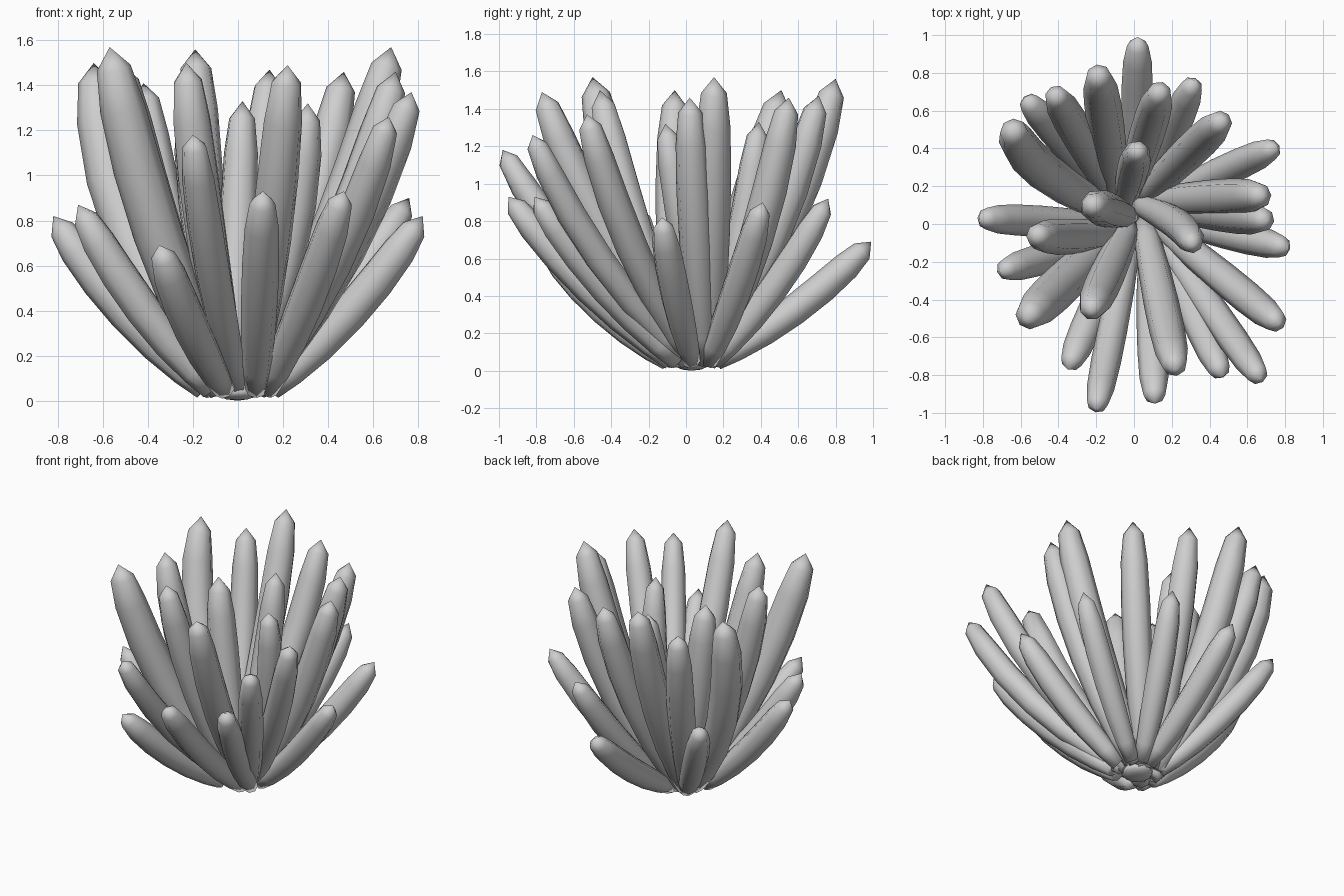
import bpy
import bmesh
import math
from mathutils import Vector

cube = bpy.data.objects.get("Cube")
if cube:
    bpy.data.objects.remove(cube, do_unlink=True)

grey = bpy.data.materials.new("pale grey")
grey.use_nodes = True
colour = (0.62, 0.62, 0.62, 1)
grey.diffuse_color = colour
grey.node_tree.nodes["Principled BSDF"].inputs["Base Color"].default_value = colour

SIDES = 8
UP = Vector((0, 0, 1))


def finish(bm, name):
    bmesh.ops.recalc_face_normals(bm, faces=bm.faces)
    for face in bm.faces:
        face.smooth = True
    mesh = bpy.data.meshes.new(name)
    bm.to_mesh(mesh)
    bm.free()
    mesh.materials.append(grey)
    obj = bpy.data.objects.new(name, mesh)
    bpy.context.collection.objects.link(obj)


def bezier(a, b, c, t):
    return a * (1 - t) ** 2 + b * 2 * t * (1 - t) + c * t * t


def finger(name, tip, root, radius, bend, side=0.0):
    """Tapered tube curving up and out from its root to a short pointed tip."""
    tip = Vector(tip)
    base = Vector((*root, 0.05))
    out = Vector((tip.x - base.x, tip.y - base.y, 0)).normalized()
    across = UP.cross(out)
    control = (base + tip) / 2 + out * bend - UP * 0.05 + across * side
    end = 1 - 0.9 * radius / (tip - base).length
    bm = bmesh.new()
    rings = []
    for f, width in ((0, 0.6), (0.12, 0.78), (0.3, 0.94), (0.5, 1.02),
                     (0.7, 1.03), (0.88, 0.95), (1, 0.72)):
        t = f * end
        centre = bezier(base, control, tip, t)
        along = ((control - base) * (1 - t) + (tip - control) * t).normalized()
        v = along.cross(across).normalized()
        u = v.cross(along)
        rings.append([bm.verts.new(centre + radius * width * (
            u * math.cos(math.tau * i / SIDES) + v * math.sin(math.tau * i / SIDES)))
            for i in range(SIDES)])
    for low, high in zip(rings, rings[1:]):
        for i in range(SIDES):
            j = (i + 1) % SIDES
            bm.faces.new((low[i], low[j], high[j], high[i]))
    apex = bm.verts.new(tip)
    for i in range(SIDES):
        bm.faces.new((rings[-1][i], rings[-1][(i + 1) % SIDES], apex))
    bm.faces.new(rings[0][::-1])
    finish(bm, name)


# Tall fingers: tip, root, sideways bend and extra thickness
tall = [
    ((-0.19, 0.80, 1.56), (-0.09, 0.12), 0, 0),
    ((-0.42, 0.69, 1.41), (-0.1, 0.13), 0, 0),
    ((-0.64, 0.51, 1.5), (-0.1, 0.05), 0.14, 0.01),
    ((-0.57, -0.50, 1.57), (-0.08, -0.03), 0, 0.01),
    ((-0.52, -0.06, 1.5), (-0.06, -0.04), 0.03, 0),
    ((-0.23, -0.46, 1.5), (-0.02, 0), 0, 0),
    ((-0.20, -0.98, 1.18), (0, 0), 0, 0),
    ((0.22, -0.77, 1.49), (0.05, 0.02), 0, 0),
    ((0.67, -0.82, 1.26), (0.1, 0), 0, 0),
    ((0.77, -0.53, 1.37), (0.09, 0.03), 0, 0),
    ((0.70, 0.02, 1.46), (0.1, 0.1), 0, 0),
    ((0.68, 0.15, 1.57), (0.07, 0.12), 0, 0),
    ((0.47, 0.55, 1.46), (0.03, 0.13), 0, 0),
    ((0.14, 0.71, 1.47), (-0.04, 0.12), 0, 0),
    ((0.02, 0.39, 1.33), (-0.05, 0.12), 0, 0),
    ((0.31, -0.11, 1.32), (0.01, 0.11), 0.08, 0),
    ((-0.22, 0.10, 1.35), (-0.03, 0.04), 0, 0.01),
]
for n, (tip, root, side, extra) in enumerate(tall, 1):
    reach = math.hypot(tip[0], tip[1])
    radius = 0.077 + 0.06 * max(0, tip[2] - 1.25) + extra
    finger(f"tall_finger_{n}", tip, root, radius, 0.17 * reach + side / 2, side)

# Short outer fingers: tip and root
short = [
    ((0.02, 0.99, 0.69), (0.01, 0.16)),
    ((0.32, 0.76, 0.92), (0.06, 0.15)),
    ((0.76, 0.41, 0.90), (0.12, 0.12)),
    ((0.82, -0.13, 0.82), (0.15, 0.03)),
    ((0.47, -0.81, 0.93), (0.13, -0.05)),
    ((0.11, -0.95, 0.93), (0.08, -0.08)),
    ((-0.35, -0.77, 0.69), (-0.06, -0.1)),
    ((-0.71, -0.25, 0.87), (-0.12, -0.08)),
    ((-0.82, 0.03, 0.82), (-0.15, 0)),
    ((-0.58, 0.67, 0.80), (-0.1, 0.13)),
]
for n, (tip, root) in enumerate(short, 1):
    finger(f"short_finger_{n}", tip, root, 0.08, 0.06)

# Small flattened core joining the roots
bm = bmesh.new()
bmesh.ops.create_icosphere(bm, subdivisions=2, radius=0.1)
for v in bm.verts:
    v.co.y += 0.03
    v.co.z = 0.04 + v.co.z * 0.4
finish(bm, "root_core")
